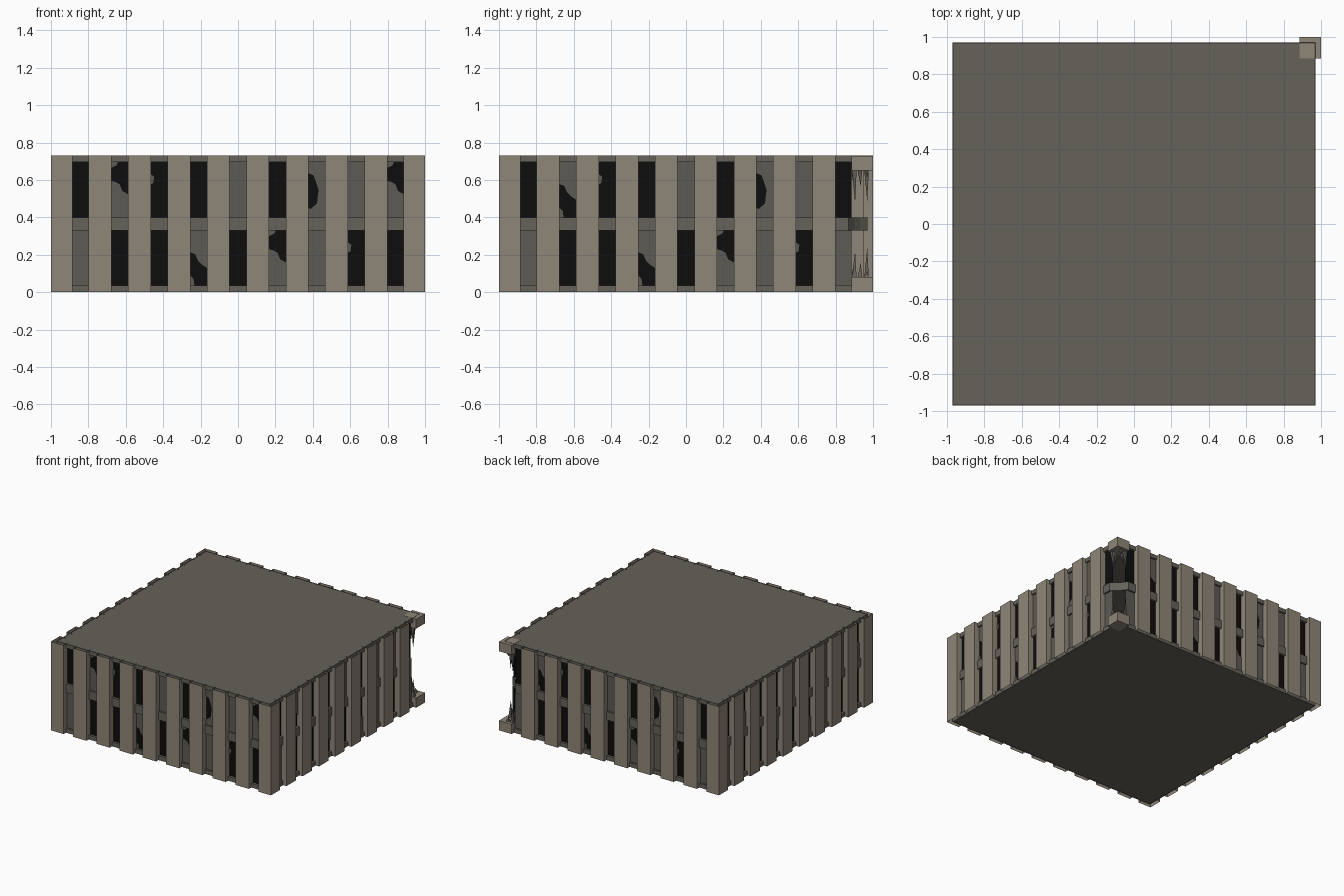
import bpy, bmesh, math, random
from mathutils import Matrix, Vector

if "Cube" in bpy.data.objects:
    bpy.data.objects.remove(bpy.data.objects["Cube"])

random.seed(4)
H = 0.73


def mat(name, r, g, b):
    m = bpy.data.materials.new(name)
    m.diffuse_color = (r, g, b, 1)
    m.use_nodes = True
    m.node_tree.nodes["Principled BSDF"].inputs["Base Color"].default_value = m.diffuse_color
    return m


BEIGE = mat("beige concrete", 0.275, 0.238, 0.188)
GREY = mat("grey concrete", 0.13, 0.122, 0.102)
PANEL = mat("dark grey panel", 0.108, 0.104, 0.09)
BLACK = mat("black opening", 0.004, 0.004, 0.004)


def make(name, bm, material):
    me = bpy.data.meshes.new(name)
    bm.to_mesh(me)
    bm.free()
    me.materials.append(material)
    ob = bpy.data.objects.new(name, me)
    bpy.context.collection.objects.link(ob)
    return ob


def face(bm, pts):
    return bm.faces.new([bm.verts.new(p) for p in pts])


def prism(bm, outline, z0, z1):
    """Extrude a counter-clockwise xy outline between two heights."""
    n = len(outline)
    lo = [bm.verts.new((x, y, z0)) for x, y in outline]
    hi = [bm.verts.new((x, y, z1)) for x, y in outline]
    bottom, top = bm.faces.new(lo[::-1]), bm.faces.new(hi)
    for i in range(n):
        j = (i + 1) % n
        bm.faces.new((lo[i], lo[j], hi[j], hi[i]))
    return bottom, top


# Floor slabs, with a shallow square recess on the outer faces
S, C = 0.97, 0.87
square = [(-S, -S), (S, -S), (S, S), (-S, S)]
for name, z0, z1, pick in (("bottom_slab", 0, 0.035, 0), ("top_slab", 0.695, H, 1)):
    bm = bmesh.new()
    f = prism(bm, square, z0, z1)[pick]
    bmesh.ops.inset_region(bm, faces=[f], thickness=S - 0.63, use_even_offset=True)
    bmesh.ops.inset_region(bm, faces=[f], thickness=0.002, depth=-0.003)
    make(name, bm, GREY)

# Middle floor with the broken corner cut off
bm = bmesh.new()
prism(bm, [(-S, -S), (S, -S), (S, C), (0.93, 0.9), (0.9, 0.93), (C, S), (-S, S)], 0.33, 0.40)
make("middle_floor", bm, GREY)

# Pillar spans along one wall, left to right as seen from outside
spans = [(-1, -0.885)]
for i in range(8):
    c = -0.738 + i * 0.2109
    spans.append((c - 0.061, c + 0.061))
spans.append((0.885, 1))

# Grey remains inside the windows, in unit coordinates
SHAPES = {
    "G": [[(0, 0), (1, 0), (1, 1), (0, 1)]],
    "L": [[(0, 0), (1, 0), (1, .42), (.65, .48), (.5, .6), (.25, .64), (0, .66)],
          [(0, 1), (0, .9), (.3, .94), (.4, 1)]],
    "U": [[(0, 1), (0, .6), (.3, .57), (.45, .46), (.7, .38), (1, .32), (1, 1)],
          [(0, 0), (.25, 0), (.2, .12), (0, .18)]],
    "H": [[(0, 0), (1, 0), (1, 1), (0, 1), (0, .8), (.3, .76), (.6, .5), (.5, .25), (.1, .15), (0, .17)]],
    "N": [[(0, .6), (.15, .62), (.2, .74), (0, .78)]],
    "B": [],
}
ROWS = ((0.40, 0.695), (0.035, 0.33))
WALL_A = ("BLNBGBHGL", "GBBUBLGNB")
WALL_B = ("BUNBGBHGB", "GBBUBLGNG")
PATTERNS = (WALL_A, WALL_B, WALL_B, WALL_A)

for k, side in enumerate(("front", "right", "back", "left")):
    rot = Matrix.Rotation(k * math.pi / 2, 4, 'Z')

    def P(u, d, z):
        return rot @ Vector((u, -d, z))

    # Open-topped pillars: outer face and two returns
    pil = bmesh.new()
    for i, (a, b) in enumerate(spans):
        if (k, i) in ((1, 9), (2, 0)):
            continue
        face(pil, [P(a, 1, 0), P(b, 1, 0), P(b, 1, H), P(a, 1, H)])
        if i < 9:
            face(pil, [P(b, 1, 0), P(b, .95, 0), P(b, .95, H), P(b, 1, H)])
        if i > 0:
            face(pil, [P(a, .95, 0), P(a, 1, 0), P(a, 1, H), P(a, .95, H)])
    make(side + "_pillars", pil, BEIGE)

    # Black openings with grey ragged panels in front of them
    dark, panel = bmesh.new(), bmesh.new()
    for r, (z0, z1) in enumerate(ROWS):
        for g in range(9):
            a, b = spans[g][1], spans[g + 1][0]
            face(dark, [P(a, .95, z0), P(b, .95, z0), P(b, .95, z1), P(a, .95, z1)])
            for shape in SHAPES[PATTERNS[k][r][g]]:
                face(panel, [P(a + u * (b - a), .956, z0 + v * (z1 - z0)) for u, v in shape])
    # Backs of the pillars, closing the wall between openings
    for a, b in spans[1:-1]:
        face(dark, [P(a, .95, 0.035), P(b, .95, 0.035), P(b, .95, .695), P(a, .95, .695)])
    make(side + "_openings", dark, BLACK)
    make(side + "_panels", panel, PANEL)

# Broken corner: capped stubs at top and bottom
stub = [(0.885, 0.885), (1, 0.885), (1, 1), (0.885, 1)]
for name, z0, z1 in (("bottom_corner_stub", 0, 0.08), ("top_corner_stub", 0.65, H - 0.002)):
    bm = bmesh.new()
    prism(bm, stub, z0, z1)
    make(name, bm, BEIGE)

# Jagged spikes growing from the stubs
bm = bmesh.new()
for base, sign in ((0.08, 1), (0.65, -1)):
    for x, y, h in ((.9, .965, .17), (.965, .9, .16), (.895, .93, .08), (.94, .895, .09), (.94, .965, .04)):
        w = 0.012
        tip = base + sign * h * random.uniform(.85, 1.1)
        q = [bm.verts.new((x + dx * w, y + dy * w, base)) for dx, dy in ((-1, -1), (1, -1), (1, 1), (-1, 1))]
        t = bm.verts.new((x - 0.006, y + 0.004, tip))
        for i in range(4):
            bm.faces.new((q[i], q[(i + 1) % 4], t))
bmesh.ops.recalc_face_normals(bm, faces=bm.faces)
make("corner_spikes", bm, GREY)
